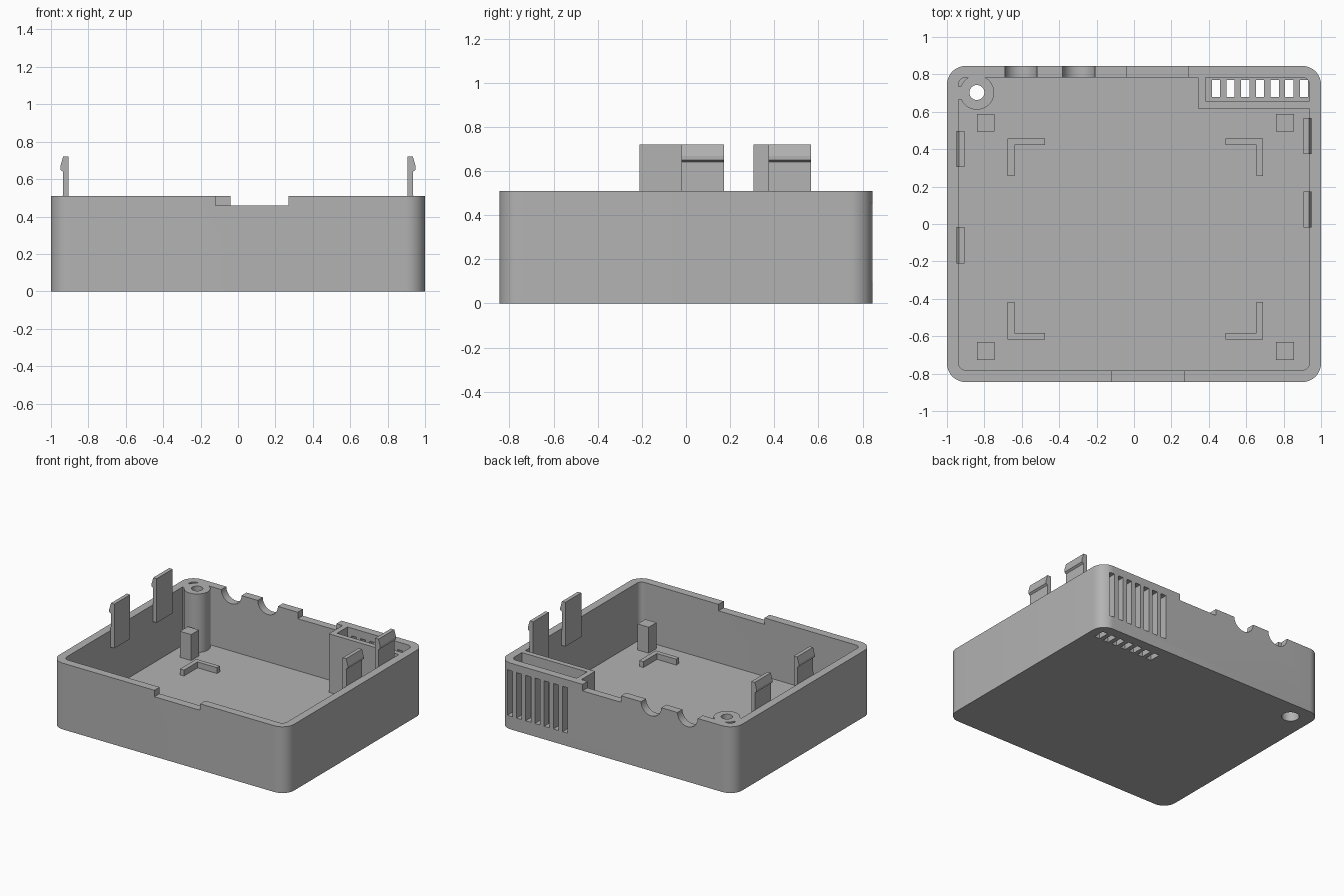
import bpy, bmesh, math

if "Cube" in bpy.data.objects:
    bpy.data.objects.remove(bpy.data.objects["Cube"])

H, FLOOR = 0.51, 0.06

grey = bpy.data.materials.new("grey plastic")
grey.diffuse_color = (0.45, 0.45, 0.45, 1)
grey.use_nodes = True
grey.node_tree.nodes["Principled BSDF"].inputs["Base Color"].default_value = grey.diffuse_color


def prism(name, pts, lo, hi, axis="z"):
    """Extrude a closed profile: xy points along z, or xz points along y."""
    bm = bmesh.new()
    place = (lambda a, b, t: (a, b, t)) if axis == "z" else (lambda a, b, t: (a, t, b))
    low = [bm.verts.new(place(a, b, lo)) for a, b in pts]
    top = [bm.verts.new(place(a, b, hi)) for a, b in pts]
    bm.faces.new(low)
    bm.faces.new(top)
    n = len(pts)
    for i in range(n):
        j = (i + 1) % n
        bm.faces.new((low[i], low[j], top[j], top[i]))
    bmesh.ops.recalc_face_normals(bm, faces=bm.faces)
    me = bpy.data.meshes.new(name)
    bm.to_mesh(me)
    bm.free()
    me.materials.append(grey)
    ob = bpy.data.objects.new(name, me)
    bpy.context.collection.objects.link(ob)
    return ob


def rect(x0, x1, y0, y1):
    return [(x0, y0), (x1, y0), (x1, y1), (x0, y1)]


def rounded(x0, x1, y0, y1, r, seg=10):
    pts = []
    for k, (cx, cy) in enumerate(rect(x0 + r, x1 - r, y0 + r, y1 - r)):
        for i in range(seg + 1):
            a = math.pi * (1 + k / 2) + math.pi / 2 * i / seg
            pts.append((cx + r * math.cos(a), cy + r * math.sin(a)))
    return pts


def circle(cx, cy, r, n=40):
    return [(cx + r * math.cos(2 * math.pi * i / n), cy + r * math.sin(2 * math.pi * i / n))
            for i in range(n)]


def combine(target, tool, op):
    """Apply a boolean and remove the tool object."""
    m = target.modifiers.new("bool", "BOOLEAN")
    m.operation, m.object, m.solver = op, tool, "EXACT"
    dg = bpy.context.evaluated_depsgraph_get()
    me = bpy.data.meshes.new_from_object(target.evaluated_get(dg))
    target.modifiers.clear()
    target.data = me
    bpy.data.objects.remove(tool)


def cut(target, *args):
    combine(target, prism("cutter", *args), "DIFFERENCE")


def add(target, *args):
    combine(target, prism("addition", *args), "UNION")


# Open tray
tray = prism("tray", rounded(-1, 1, -0.845, 0.845, 0.1), 0, H)
cut(tray, rounded(-0.938, 0.938, -0.782, 0.784, 0.04), FLOOR, 1)

# Screw boss in the back left corner, bridged to the walls, with a counterbored hole
BX, BY = -0.84, 0.703
add(tray, circle(BX, BY, 0.092), 0.03, H)
add(tray, rect(-0.96, BX, 0.665, 0.735), 0.03, H)
add(tray, rect(-0.875, -0.805, BY, 0.81), 0.03, H)
cut(tray, circle(BX, BY, 0.04), -0.1, 1)
cut(tray, circle(BX, BY, 0.062), -0.1, 0.3)

# L-shaped wall around the vent chamber
vent = [(0.342, 0.617), (0.96, 0.617), (0.96, 0.657), (0.383, 0.657), (0.383, 0.81), (0.342, 0.81)]
add(tray, vent, 0.03, H)

# Rim notches: front, back, and two round cable notches
cut(tray, rect(-0.12, 0.27, -0.9, -0.7), 0.46, 1)
cut(tray, rect(-0.04, 0.29, 0.75, 0.9), 0.46, 1)
for cx in (-0.605, -0.295):
    cut(tray, circle(cx, H, 0.086), 0.75, 0.9, "y")

# Vent slots through the floor and the back wall
for i in range(7):
    cx = 0.438 + i * 0.0785
    cut(tray, rect(cx - 0.022, cx + 0.022, 0.68, 0.77), -0.1, 0.1)
    cut(tray, rect(cx - 0.022, cx + 0.022, 0.72, 0.9), 0.10, 0.45)

# Smooth the rounded walls only
bpy.ops.object.select_all(action="DESELECT")
tray.select_set(True)
bpy.context.view_layer.objects.active = tray
bpy.ops.object.shade_smooth_by_angle(angle=math.radians(30))

# Snap clips with barbs facing outward
CLIP = [(0.906, 0.38), (0.938, 0.38), (0.936, 0.64), (0.95, 0.65), (0.95, 0.668),
        (0.935, 0.72), (0.906, 0.72)]
for side, starts in ((-1, (-0.21, 0.305)), (1, (-0.02, 0.373))):
    for y in starts:
        prism("snap_clip", [(side * x, z) for x, z in CLIP], y, y + 0.193, "y")

# Support posts and corner brackets on the floor
for x, sx, cx in ((-0.84, 1, -0.675), (0.76, -1, 0.69)):
    for y, sy, cy in ((-0.727, 1, -0.617), (0.494, -1, 0.457)):
        prism("support_post", rect(x, x + 0.095, y, y + 0.095), FLOOR, 0.26)
        shape = [(0, 0), (0.2, 0), (0.2, 0.035), (0.035, 0.035), (0.035, 0.2), (0, 0.2)]
        prism("corner_bracket", [(cx + sx * a, cy + sy * b) for a, b in shape], FLOOR, 0.105)
